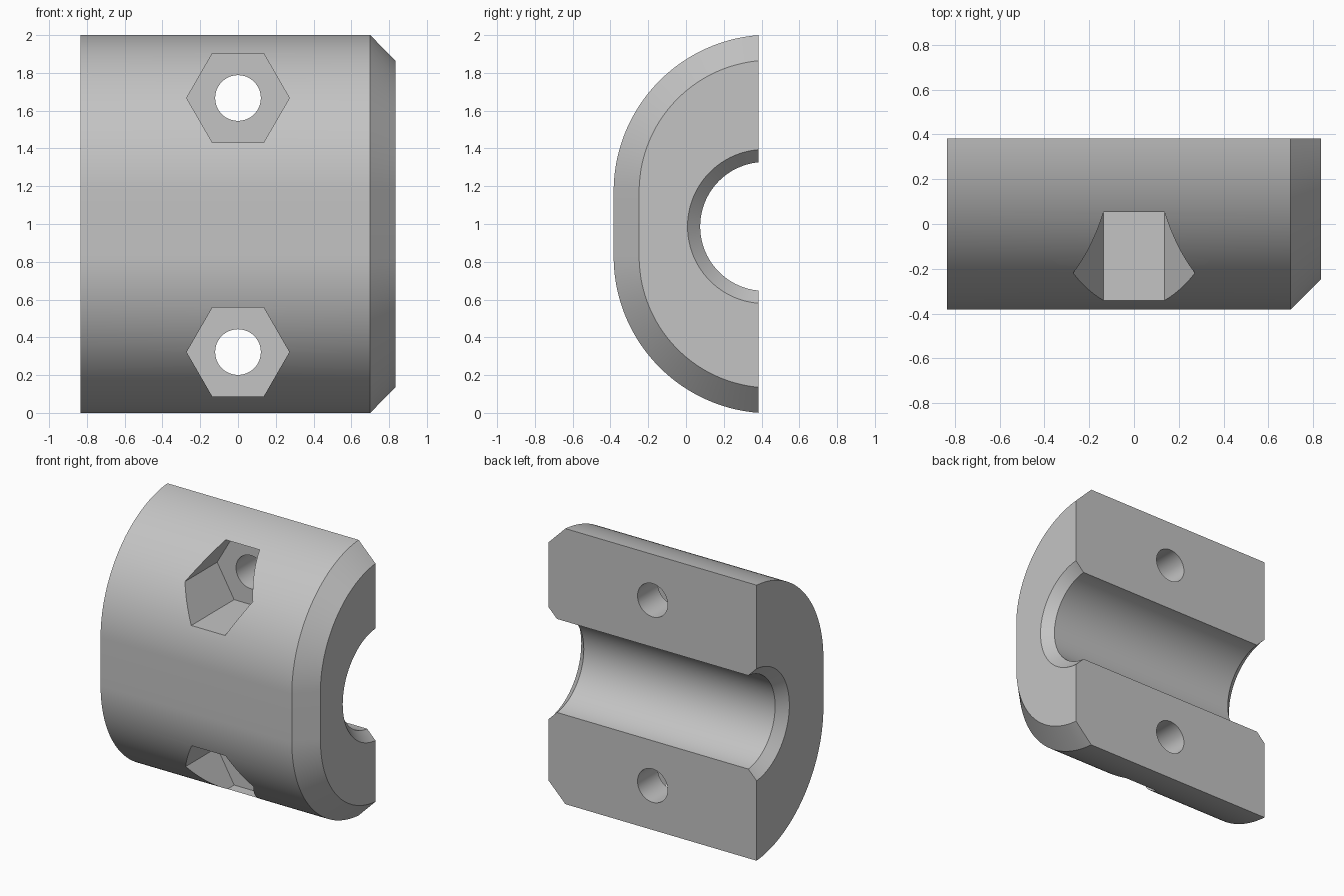
import bpy, bmesh
from math import sin, cos, pi, asin, radians

if "Cube" in bpy.data.objects:
    bpy.data.objects.remove(bpy.data.objects["Cube"])

HALF, BACK, FRONT = 0.835, 0.383, -0.383   # half length, split face, flat face
CHAMFER, ROUND = 0.135, 0.83               # end bevel, outer corner radius
BORE_Y, BORE_Z = 0.416, 0.987

grey = bpy.data.materials.new("plain grey")
grey.use_nodes = True
grey.diffuse_color = (0.55, 0.55, 0.55, 1)
grey.node_tree.nodes["Principled BSDF"].inputs["Base Color"].default_value = (0.55, 0.55, 0.55, 1)


def loft(name, rings):
    """Skin a stack of equal-sized point rings and cap both ends."""
    bm = bmesh.new()
    loops = [[bm.verts.new(p) for p in ring] for ring in rings]
    n = len(loops[0])
    for a, b in zip(loops, loops[1:]):
        for i in range(n):
            j = (i + 1) % n
            bm.faces.new((a[i], a[j], b[j], b[i]))
    bm.faces.new(loops[0])
    bm.faces.new(loops[-1])
    bmesh.ops.recalc_face_normals(bm, faces=bm.faces)
    mesh = bpy.data.meshes.new(name)
    bm.to_mesh(mesh)
    bm.free()
    mesh.materials.append(grey)
    obj = bpy.data.objects.new(name, mesh)
    bpy.context.collection.objects.link(obj)
    return obj


def outline(x, inset, steps=40):
    """D-shaped section: two rounded corners joined by a flat front."""
    r = ROUND - inset
    cy = FRONT + ROUND
    start = asin((cy - BACK) / r)
    arc = [start + (pi / 2 - start) * i / steps for i in range(steps + 1)]
    half = [(cy - r * sin(a), 1 - ROUND + 0.002 + r * cos(a)) for a in arc]
    top = [(x, y, 1 + h) for y, h in half]
    bottom = [(x, y, 1 - h) for y, h in reversed(half)]
    return top + bottom


def ring_x(x, r, n=96):
    return [(x, BORE_Y + r * cos(2 * pi * i / n), BORE_Z + r * sin(2 * pi * i / n)) for i in range(n)]


def prism_y(name, z, r, n, y0, y1):
    return loft(name, [[(r * cos(2 * pi * i / n), y, z + r * sin(2 * pi * i / n))
                        for i in range(n)] for y in (y0, y1)])


# Outer body, bevelled on one end
body = loft("clamp_half", [outline(-HALF, 0), outline(HALF - CHAMFER, 0), outline(HALF, CHAMFER)])

# Shaft bore, flared at both ends
bore, flare, over = 0.341, 0.067, 0.06
cutters = [loft("bore_cutter", [
    ring_x(-HALF - over, bore + flare + over), ring_x(-HALF + flare, bore),
    ring_x(HALF - flare, bore), ring_x(HALF + over, bore + flare + over)])]

# Bolt holes with hexagonal nut pockets
for side, z in (("upper", 1.667), ("lower", 0.322)):
    cutters.append(prism_y(side + "_nut_cutter", z, 0.272, 6, -1, 0.15))
    cutters.append(prism_y(side + "_bolt_cutter", z, 0.121, 48, -1, 1))

bpy.ops.object.select_all(action="DESELECT")
body.select_set(True)
bpy.context.view_layer.objects.active = body
for cutter in cutters:
    cutter.hide_render = True
    cut = body.modifiers.new(cutter.name, "BOOLEAN")
    cut.operation = "DIFFERENCE"
    cut.solver = "EXACT"
    cut.object = cutter
    bpy.ops.object.modifier_apply(modifier=cut.name)
    bpy.data.objects.remove(cutter)

bpy.ops.object.shade_smooth_by_angle(angle=radians(20))
